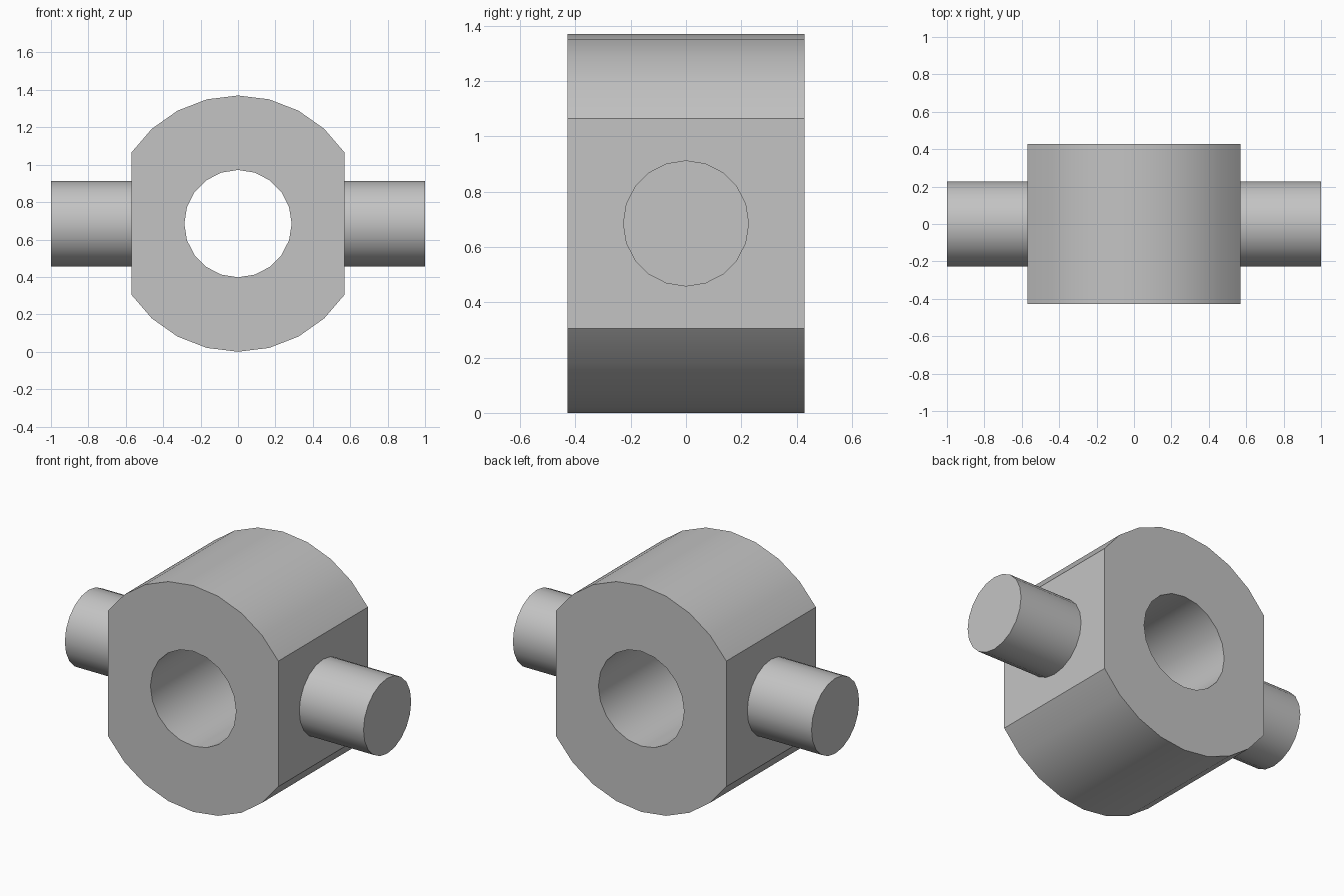
import bpy, bmesh
from math import sin, cos, pi, asin, radians
from mathutils import Matrix, Vector

cube = bpy.data.objects.get("Cube")
if cube:
    bpy.data.objects.remove(cube)

CENTRE_Z = 0.685
BODY_R = 0.685
HOLE_R = 0.287
HALF_WIDTH = 0.57
HALF_DEPTH = 0.428
PIN_R = 0.228

# Plain grey metal
grey = bpy.data.materials.new("grey_metal")
grey.use_nodes = True
colour = (0.55, 0.55, 0.55, 1)
grey.diffuse_color = colour
grey.node_tree.nodes["Principled BSDF"].inputs["Base Color"].default_value = colour


def finish(bm, name):
    bmesh.ops.recalc_face_normals(bm, faces=bm.faces[:])
    mesh = bpy.data.meshes.new(name)
    bm.to_mesh(mesh)
    bm.free()
    mesh.materials.append(grey)
    obj = bpy.data.objects.new(name, mesh)
    bpy.context.collection.objects.link(obj)
    bpy.ops.object.select_all(action='DESELECT')
    obj.select_set(True)
    bpy.context.view_layer.objects.active = obj
    bpy.ops.object.shade_smooth_by_angle(angle=radians(30))
    return obj


def add_loop(bm, radius, angles):
    verts = [bm.verts.new((radius * sin(a), -HALF_DEPTH, CENTRE_Z + radius * cos(a)))
             for a in angles]
    return [bm.edges.new((v, verts[i - 1])) for i, v in enumerate(verts)]


# Body: round block with two flat sides and a through bore
half_arc = asin(HALF_WIDTH / BODY_R)
arc = [half_arc * (i / 4 - 1) for i in range(9)]
bm = bmesh.new()
edges = add_loop(bm, BODY_R, arc + [a + pi for a in arc])
edges += add_loop(bm, HOLE_R, [i * pi / 10 for i in range(20)])
bmesh.ops.triangle_fill(bm, edges=edges, use_beauty=True)
extruded = bmesh.ops.extrude_face_region(bm, geom=bm.faces[:], use_keep_orig=True)
back = [g for g in extruded["geom"] if isinstance(g, bmesh.types.BMVert)]
bmesh.ops.translate(bm, verts=back, vec=Vector((0, 2 * HALF_DEPTH, 0)))
finish(bm, "bored_body")

# Pins: one on each flat side
for side, name in ((1, "left_pin"), (-1, "right_pin")):
    bm = bmesh.new()
    length = 1 - HALF_WIDTH
    place = Matrix.Translation((side * (HALF_WIDTH + length / 2), 0, CENTRE_Z))
    bmesh.ops.create_cone(bm, cap_ends=True, segments=20, radius1=PIN_R, radius2=PIN_R,
                          depth=length, matrix=place @ Matrix.Rotation(pi / 2, 4, 'Y'))
    finish(bm, name)
